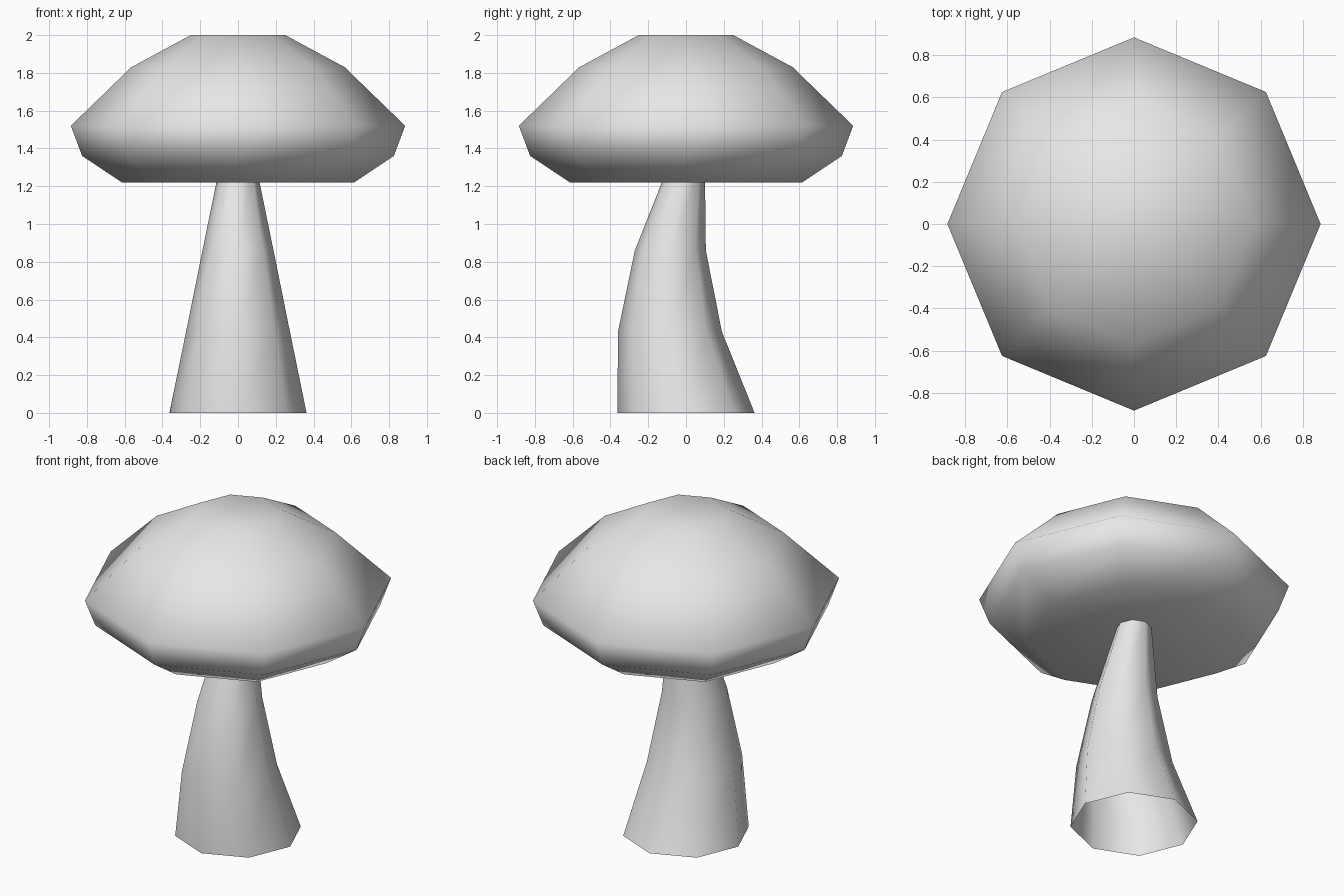
import bpy
import bmesh
from math import cos, sin, tau

SIDES = 8

cube = bpy.data.objects.get("Cube")
if cube:
    bpy.data.objects.remove(cube, do_unlink=True)

grey = bpy.data.materials.new("plain_grey")
grey.use_nodes = True
grey.diffuse_color = (0.8, 0.8, 0.8, 1)
grey.node_tree.nodes["Principled BSDF"].inputs["Base Color"].default_value = (0.8, 0.8, 0.8, 1)


def ring_body(name, rings, top=False, apex=None):
    """Bridge octagonal rings of (radius, centre y, height), bottom to top."""
    bm = bmesh.new()
    loops = []
    for radius, y, z in rings:
        angles = [tau * i / SIDES for i in range(SIDES)]
        loops.append([bm.verts.new((radius * cos(a), y + radius * sin(a), z)) for a in angles])
    for low, high in zip(loops, loops[1:]):
        for i in range(SIDES):
            j = (i + 1) % SIDES
            bm.faces.new((low[i], low[j], high[j], high[i]))
    if top:
        bm.faces.new(loops[-1])
    if apex is not None:
        tip = bm.verts.new((0, 0, apex))
        for i in range(SIDES):
            bm.faces.new((loops[0][(i + 1) % SIDES], loops[0][i], tip))
    mesh = bpy.data.meshes.new(name)
    bm.to_mesh(mesh)
    bm.free()
    mesh.materials.append(grey)
    mesh.shade_smooth()
    obj = bpy.data.objects.new(name, mesh)
    bpy.context.collection.objects.link(obj)
    return obj


# Bent, tapering stem with an open base
ring_body("stem", [
    (0.363, 0, 0),
    (0.275, -0.085, 0.43),
    (0.188, -0.083, 0.86),
    (0.1, 0, 1.29),
])

# Domed cap with a flat crown and a shallow hollow underneath
ring_body("cap", [
    (0.615, 0, 1.22),
    (0.825, 0, 1.36),
    (0.885, 0, 1.52),
    (0.565, 0, 1.83),
    (0.25, 0, 2.0),
], top=True, apex=1.3)
